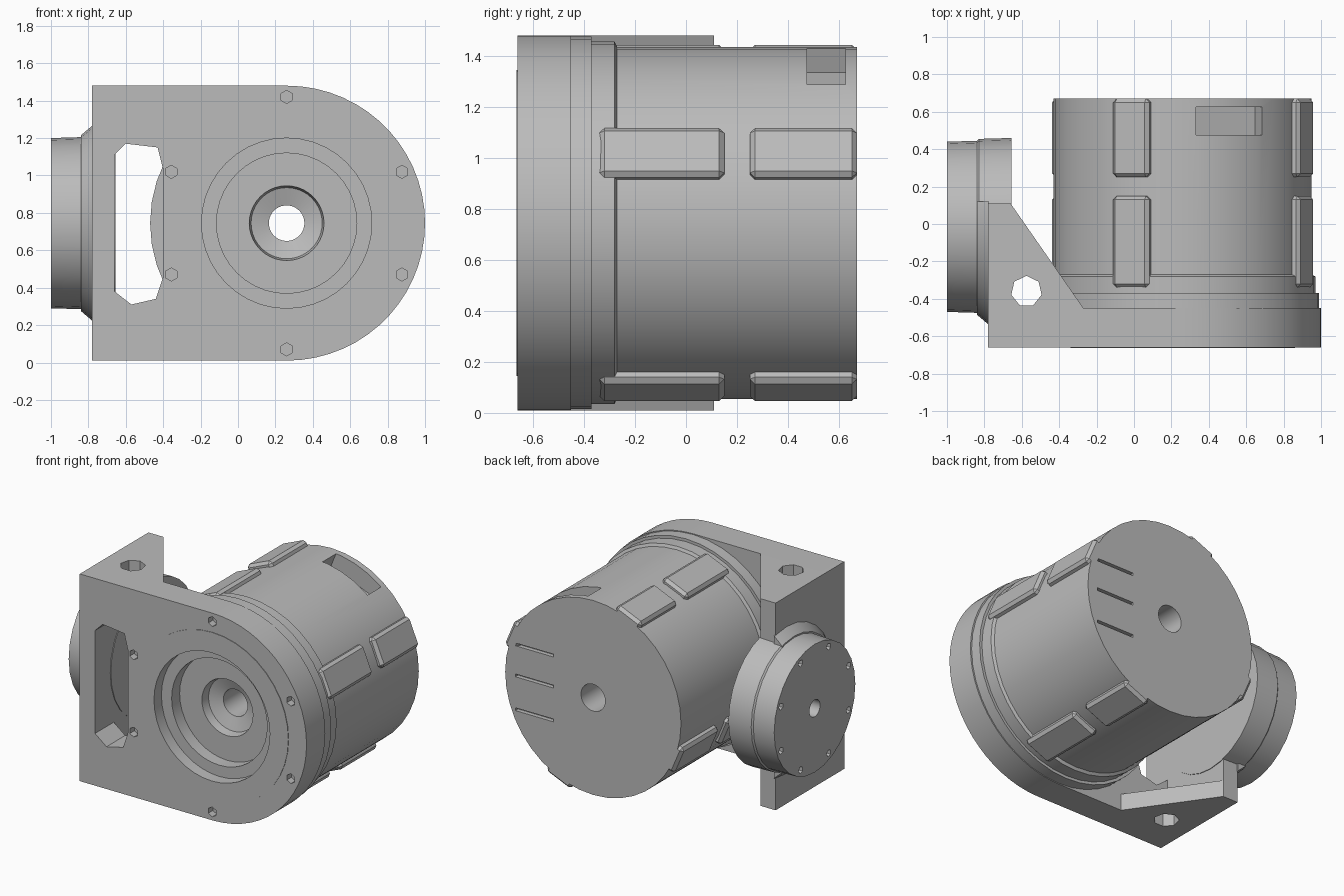
import bpy, bmesh
from math import pi, cos, sin, radians
from mathutils import Matrix, Vector

cube = bpy.data.objects.get("Cube")
if cube:
    bpy.data.objects.remove(cube)

grey = bpy.data.materials.new("plain grey")
grey.use_nodes = True
grey.diffuse_color = (0.5, 0.5, 0.5, 1)
grey.node_tree.nodes["Principled BSDF"].inputs["Base Color"].default_value = (0.5, 0.5, 0.5, 1)

CX, CZ = 0.26, 0.745                      # main drum axis
TO_Y = Matrix.Rotation(-pi / 2, 4, "X")   # local z becomes world y
TO_X = Matrix.Rotation(pi / 2, 4, "Y")    # local z becomes world x


def finish(name, bm, matrix=Matrix()):
    bm.transform(matrix)
    bmesh.ops.recalc_face_normals(bm, faces=bm.faces)
    mesh = bpy.data.meshes.new(name)
    bm.to_mesh(mesh)
    bm.free()
    mesh.materials.append(grey)
    ob = bpy.data.objects.new(name, mesh)
    bpy.context.collection.objects.link(ob)
    return ob


def lathe(name, profile, matrix, steps=40):
    """Spin a closed (radius, axial) profile around local z."""
    bm = bmesh.new()
    vs = [bm.verts.new((r, 0, a)) for r, a in profile]
    es = [bm.edges.new((vs[i - 1], vs[i])) for i in range(len(vs))]
    bmesh.ops.spin(bm, geom=vs + es, cent=(0, 0, 0), axis=(0, 0, 1),
                   angle=2 * pi, steps=steps)
    bmesh.ops.remove_doubles(bm, verts=bm.verts, dist=1e-4)
    return finish(name, bm, matrix)


def prism(name, outline, depth, matrix=Matrix()):
    """Extrude an outline along local z."""
    bm = bmesh.new()
    face = bm.faces.new([bm.verts.new((x, y, 0)) for x, y in outline])
    top = bmesh.ops.extrude_face_region(bm, geom=[face])["geom"]
    bmesh.ops.translate(bm, vec=(0, 0, depth),
                        verts=[v for v in top if isinstance(v, bmesh.types.BMVert)])
    return finish(name, bm, matrix)


def box(name, size, matrix):
    bm = bmesh.new()
    bmesh.ops.create_cube(bm, size=1)
    bm.transform(Matrix.Diagonal((*size, 1)))
    return finish(name, bm, matrix)


def rod(name, centre, radius, depth, turn=Matrix(), sides=8):
    bm = bmesh.new()
    bmesh.ops.create_cone(bm, cap_ends=True, segments=sides, radius1=radius,
                          radius2=radius, depth=depth)
    return finish(name, bm, Matrix.Translation(centre) @ turn)


def cut(target, cutters):
    """Subtract the cutters one by one, then discard them."""
    for c in cutters:
        c.hide_render = True
        mod = target.modifiers.new("cut", "BOOLEAN")
        mod.operation, mod.solver, mod.object = "DIFFERENCE", "EXACT", c
    bpy.context.view_layer.update()
    baked = bpy.data.meshes.new_from_object(
        target.evaluated_get(bpy.context.evaluated_depsgraph_get()))
    target.modifiers.clear()
    target.data = baked
    for c in cutters:
        bpy.data.objects.remove(c)


# Front plate: square on one side, round on the other
arc = [(CX + 0.74 * cos(radians(a)), CZ + 0.735 * sin(radians(a)))
       for a in range(-90, 91, 6)]
# local (x, z, depth) to world (x, y, z)
UPRIGHT = Matrix.Translation((0, -0.45, 0)) @ Matrix.Rotation(pi / 2, 4, "X")
plate = prism("front_plate", [(-0.78, 0.01)] + arc + [(-0.78, 1.48)], 0.21, UPRIGHT)
slot = [(-0.66, 0.38), (-0.57, 0.31), (-0.44, 0.34), (-0.40, 0.46),
        (-0.40, 1.03), (-0.43, 1.15), (-0.60, 1.17), (-0.66, 1.11)]
plate_cutters = [
    prism("slot_cutter", slot, 0.5, Matrix.Translation((0, 0.1, 0)) @ UPRIGHT),
    rod("bore_cutter", (CX, -0.55, CZ), 0.55, 0.5, TO_Y, 40)]
for a in (90, 24, -24, -90, 156, 204):    # screw holes
    plate_cutters.append(rod("screw_cutter", (
        CX + 0.675 * cos(radians(a)), -0.66, CZ + 0.675 * sin(radians(a))),
        0.035, 0.1, TO_Y, 6))
cut(plate, plate_cutters)

# Side wall of the bracket
wall = prism("side_wall", [(-0.78, -0.46), (-0.66, -0.46), (-0.66, 0.11), (-0.78, 0.11)],
             1.47, Matrix.Translation((0, 0, 0.01)))

# Triangular gussets at top and bottom
for name, z in (("lower_gusset", 0.01), ("upper_gusset", 1.36)):
    gusset = prism(name, [(-0.67, -0.46), (-0.27, -0.46), (-0.27, -0.45),
                          (-0.66, 0.11), (-0.67, 0.11)], 0.12, Matrix.Translation((0, 0, z)))
    cut(gusset, [rod("gusset_cutter", (-0.575, -0.36, z), 0.083, 0.5, sides=7)])

# Main drum with stepped front recess and a through hole
drum = lathe("main_drum", [
    (0.095, 0.67), (0.69, 0.67), (0.69, -0.27), (0.71, -0.28), (0.71, -0.37),
    (0.73, -0.37), (0.73, -0.47), (0.60, -0.47), (0.60, -0.664), (0.455, -0.664),
    (0.455, -0.58), (0.375, -0.58), (0.375, -0.49), (0.20, -0.49),
    (0.19, -0.43), (0.095, -0.40)], Matrix.Translation((CX, 0, CZ)) @ TO_Y)


def around(angle, radius, y):
    """Frame on the drum: local x points outward, y along the axis."""
    return (Matrix.Translation((CX, y, CZ)) @ Matrix.Rotation(-radians(angle), 4, "Y")
            @ Matrix.Translation((radius, 0, 0)))


drum_cutters = [box("socket_cutter", (0.26, 0.15, 0.38), around(68, 0.69, 0.55))]
for z in (0.5, 0.74, 0.96):               # slits in the rear face
    drum_cutters.append(box("slit_cutter", (0.3, 0.06, 0.02),
                            Matrix.Translation((0.72, 0.67, z))))
cut(drum, drum_cutters)

# Raised ribs along the drum, in two lengths
for i in range(4):
    for part, y0, y1 in (("front", -0.34, 0.15), ("rear", 0.25, 0.67)):
        rib = box(f"{part}_rib_{i + 1}", (0.1, y1 - y0, 0.21),
                  around(23 + 90 * i, 0.672, (y0 + y1) / 2))
        bev = rib.modifiers.new("bevel", "BEVEL")
        bev.width, bev.segments = 0.02, 1

# Side flange disc with centre bore and rim holes
flange = lathe("side_flange", [
    (0.06, -1.0), (0.455, -1.0), (0.46, -0.84), (0.47, -0.83), (0.475, -0.655),
    (0.06, -0.655)], Matrix.Translation((0, -0.015, CZ)) @ TO_X, 28)
cut(flange, [rod("rim_cutter", (-1, -0.015 + 0.41 * cos(a), CZ + 0.41 * sin(a)),
                 0.025, 0.08, TO_X, 5)
             for a in [radians(22.5 + 45 * k) for k in range(8)]])

# Sloped collar between flange and side wall
collar = lathe("flange_collar", [(0.40, -0.84), (0.47, -0.84), (0.525, -0.775),
                                 (0.40, -0.775)],
               Matrix.Translation((0, -0.015, CZ)) @ TO_X, 28)
# Trim the collar where it overhangs the wall
cut(collar, [box("trim_cutter", (0.4, 0.4, 2), Matrix.Translation((-0.8, 0.32, CZ)))])

# Smooth round surfaces, keep hard edges
bpy.ops.object.select_all(action="DESELECT")
for ob in (plate, drum, flange, collar):
    ob.select_set(True)
bpy.context.view_layer.objects.active = drum
bpy.ops.object.shade_smooth_by_angle(angle=radians(30))
